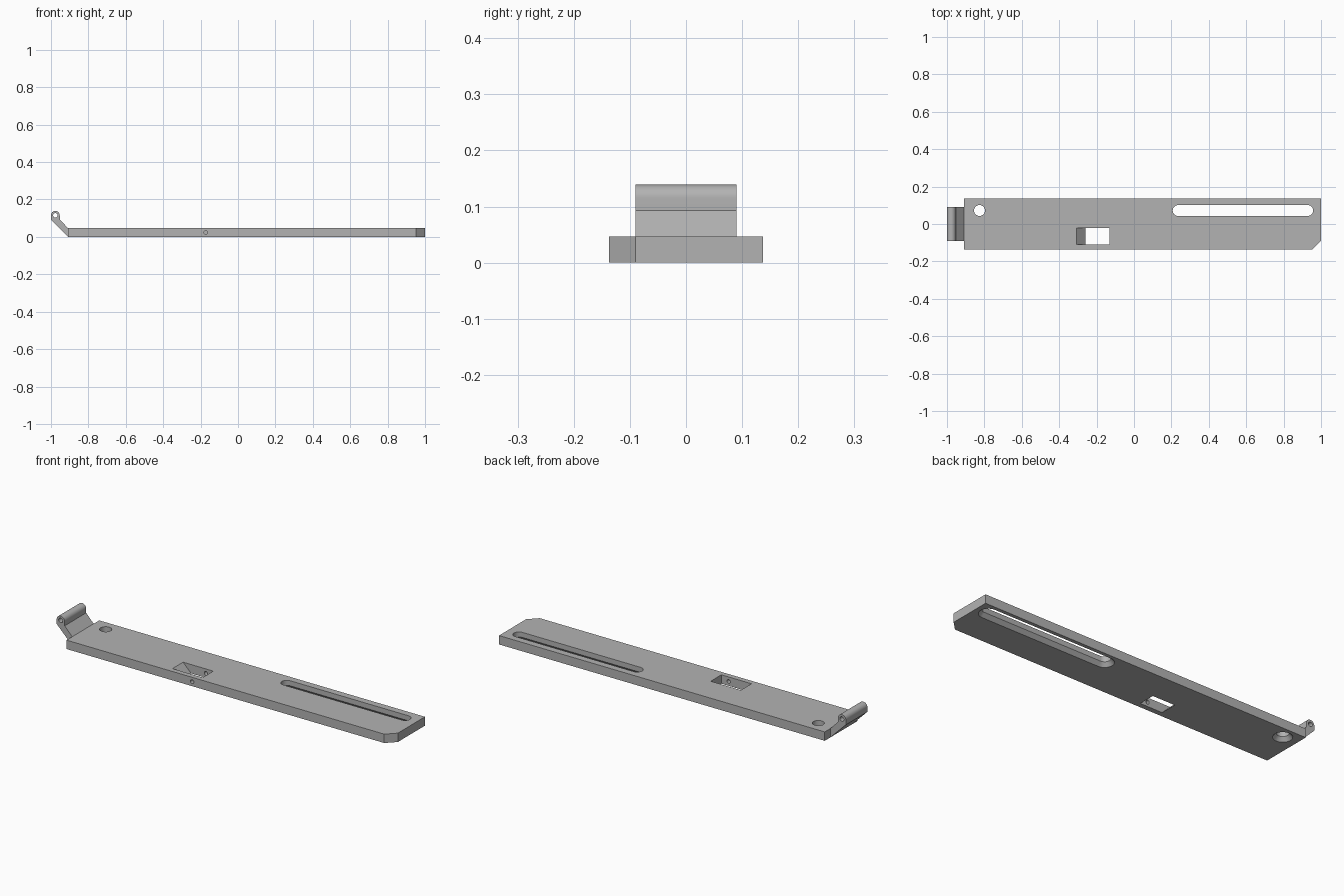
import bpy, bmesh
from math import pi, cos, sin
from mathutils import Vector

cube = bpy.data.objects.get("Cube")
if cube:
    bpy.data.objects.remove(cube, do_unlink=True)

grey = bpy.data.materials.new("plain grey")
grey.use_nodes = True
grey.diffuse_color = (0.45, 0.45, 0.45, 1)
grey.node_tree.nodes["Principled BSDF"].inputs["Base Color"].default_value = grey.diffuse_color

T = 0.047  # plate thickness


def loft(name, rings):
    """Closed solid through matching rings of points."""
    bm = bmesh.new()
    rows = [[bm.verts.new(p) for p in ring] for ring in rings]
    n = len(rows[0])
    for a, b in zip(rows, rows[1:]):
        for i in range(n):
            j = (i + 1) % n
            bm.faces.new((a[i], a[j], b[j], b[i]))
    bm.faces.new(rows[0][::-1])
    bm.faces.new(rows[-1])
    bmesh.ops.recalc_face_normals(bm, faces=bm.faces)
    mesh = bpy.data.meshes.new(name)
    bm.to_mesh(mesh)
    bm.free()
    mesh.materials.append(grey)
    obj = bpy.data.objects.new(name, mesh)
    bpy.context.collection.objects.link(obj)
    return obj


def extrude_y(name, profile, y0, y1):
    return loft(name, [[(x, y, z) for x, z in profile] for y in (y0, y1)])


def arc(cx, cy, r, start, end, steps):
    return [(cx + r * cos(start + (end - start) * i / steps),
             cy + r * sin(start + (end - start) * i / steps)) for i in range(steps + 1)]


def stadium(x0, x1, y, r, z):
    """Outline of a slot; a tiny centre distance gives a round hole."""
    pts = arc(x1, y, r, -pi / 2, pi / 2, 16) + arc(x0, y, r, pi / 2, 3 * pi / 2, 16)
    return [(px, py, z) for px, py in pts]


def countersunk(name, x0, x1, y):
    levels = ((0.046, -0.02), (0.046, 0), (0.029, 0.02), (0.029, T + 0.02))
    return loft(name, [stadium(x0, x1, y, r, z) for r, z in levels])


def cut(obj, cutter):
    mod = obj.modifiers.new("cut", "BOOLEAN")
    mod.operation, mod.solver, mod.object = "DIFFERENCE", "EXACT", cutter
    bpy.context.view_layer.objects.active = obj
    bpy.ops.object.modifier_apply(modifier=mod.name)
    bpy.data.objects.remove(cutter, do_unlink=True)


def smooth(obj):
    bpy.ops.object.select_all(action="DESELECT")
    obj.select_set(True)
    bpy.context.view_layer.objects.active = obj
    bpy.ops.object.shade_smooth_by_angle(angle=pi / 6)


# Flat bar with one clipped corner
W = 0.137
outline = [(-0.909, -W), (0.953, -W), (1, -0.09), (1, W), (-0.909, W)]
plate = loft("plate", [[(x, y, z) for x, y in outline] for z in (0, T)])

# Screw hole and long adjusting slot, both widened underneath
cut(plate, countersunk("hole_cutter", -0.8265, -0.8255, 0.072))
cut(plate, countersunk("slot_cutter", 0.236, 0.929, 0.072))

# Window with a sloping end
e = 0.01
window = [(-0.307 - e, T + e), (-0.26 + e, -e), (-0.13, -e), (-0.13, T + e)]
cut(plate, extrude_y("window_cutter", window, -0.11, -0.021))

# Blind pin hole running from the front edge across the window
cut(plate, extrude_y("pin_cutter", arc(-0.173, 0.0235, 0.01, 0, 2 * pi, 24)[:-1], -0.2, 0.03))
smooth(plate)

# Sloping arm ending in a hinge barrel
cx, cz, r = -0.9765, 0.1155, 0.0235
profile = [(-0.909, 0), (-0.909, T), (cx + r, 0.093)]
profile += arc(cx, cz, r, 0, pi, 20) + [(cx - r, 0.091)]
arm = extrude_y("hinge_arm", profile, -0.09, 0.09)
cut(arm, extrude_y("bore_cutter", arc(cx, cz, 0.012, 0, 2 * pi, 24)[:-1], -0.2, 0.2))
smooth(arm)
